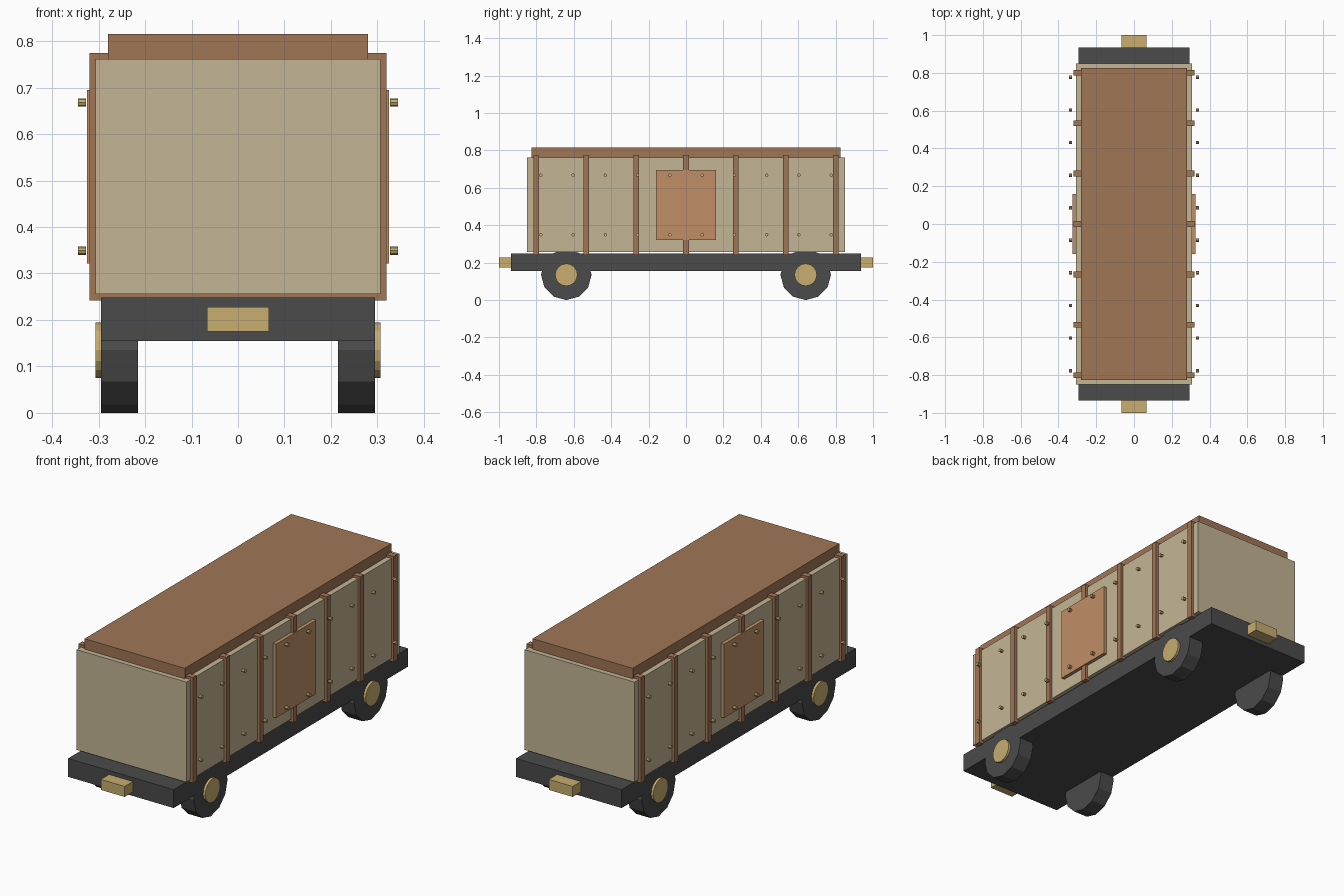
import bpy
from math import radians

cube = bpy.data.objects.get("Cube")
if cube:
    bpy.data.objects.remove(cube, do_unlink=True)


def material(name, r, g, b):
    m = bpy.data.materials.new(name)
    m.use_nodes = True
    m.diffuse_color = (r, g, b, 1)
    m.node_tree.nodes["Principled BSDF"].inputs["Base Color"].default_value = (r, g, b, 1)
    return m


TAN = material("tan_panel", 0.55, 0.46, 0.30)
BROWN = material("brown_wood", 0.35, 0.18, 0.09)
DOOR = material("light_brown_door", 0.53, 0.275, 0.135)
BRASS = material("brass", 0.57, 0.42, 0.16)
DARK = material("dark_iron", 0.069, 0.069, 0.069)


def finish(name, mat):
    obj = bpy.context.object
    obj.name = name
    obj.data.materials.append(mat)
    return obj


def box(name, mat, x, y, z):
    """Box spanning the (low, high) ranges x, y and z."""
    spans = (x, y, z)
    bpy.ops.mesh.primitive_cube_add(size=1, location=[(a + b) / 2 for a, b in spans])
    obj = finish(name, mat)
    obj.scale = [b - a for a, b in spans]
    bpy.ops.object.transform_apply(location=False, rotation=False, scale=True)
    return obj


def disc(name, mat, sides, radius, x, y, z):
    """Cylinder lying along x, spanning the range x."""
    bpy.ops.mesh.primitive_cylinder_add(
        vertices=sides, radius=radius, depth=abs(x[1] - x[0]),
        location=((x[0] + x[1]) / 2, y, z), rotation=(0, radians(90), 0))
    return finish(name, mat)


# Chassis, body and roof
box("chassis", DARK, (-0.295, 0.295), (-0.935, 0.935), (0.155, 0.248))
box("body", TAN, (-0.307, 0.307), (-0.85, 0.85), (0.256, 0.762))
box("roof", BROWN, (-0.28, 0.28), (-0.825, 0.825), (0.76, 0.815))

# Full-width frames that show as ribs on both sides
for i in range(7):
    y = (i - 3) * 0.267
    box(f"rib_frame_{i + 1}", BROWN, (-0.32, 0.32), (y - 0.015, y + 0.015), (0.242, 0.775))

# Couplers
box("front_coupler", BRASS, (-0.067, 0.067), (-1.0, -0.93), (0.175, 0.228))
box("back_coupler", BRASS, (-0.067, 0.067), (0.93, 1.0), (0.175, 0.228))

for side, s in (("left", 1), ("right", -1)):
    # Side door
    box(f"{side}_door", DOOR, sorted((s * 0.30, s * 0.325)), (-0.16, 0.16), (0.322, 0.695))
    # Wheels with hubs
    for end, y in (("front", -0.64), ("back", 0.64)):
        disc(f"{end}_{side}_wheel", DARK, 12, 0.135, (s * 0.215, s * 0.295), y, 0.135)
        disc(f"{end}_{side}_hub", BRASS, 16, 0.06, (s * 0.25, s * 0.307), y, 0.135)
    # Two rows of rivets
    for row, z in (("lower", 0.349), ("upper", 0.668)):
        for i in range(10):
            disc(f"{side}_{row}_rivet_{i + 1}", BRASS, 8, 0.009,
                 (s * 0.327, s * 0.344), (i - 4.5) * 0.1725, z)
